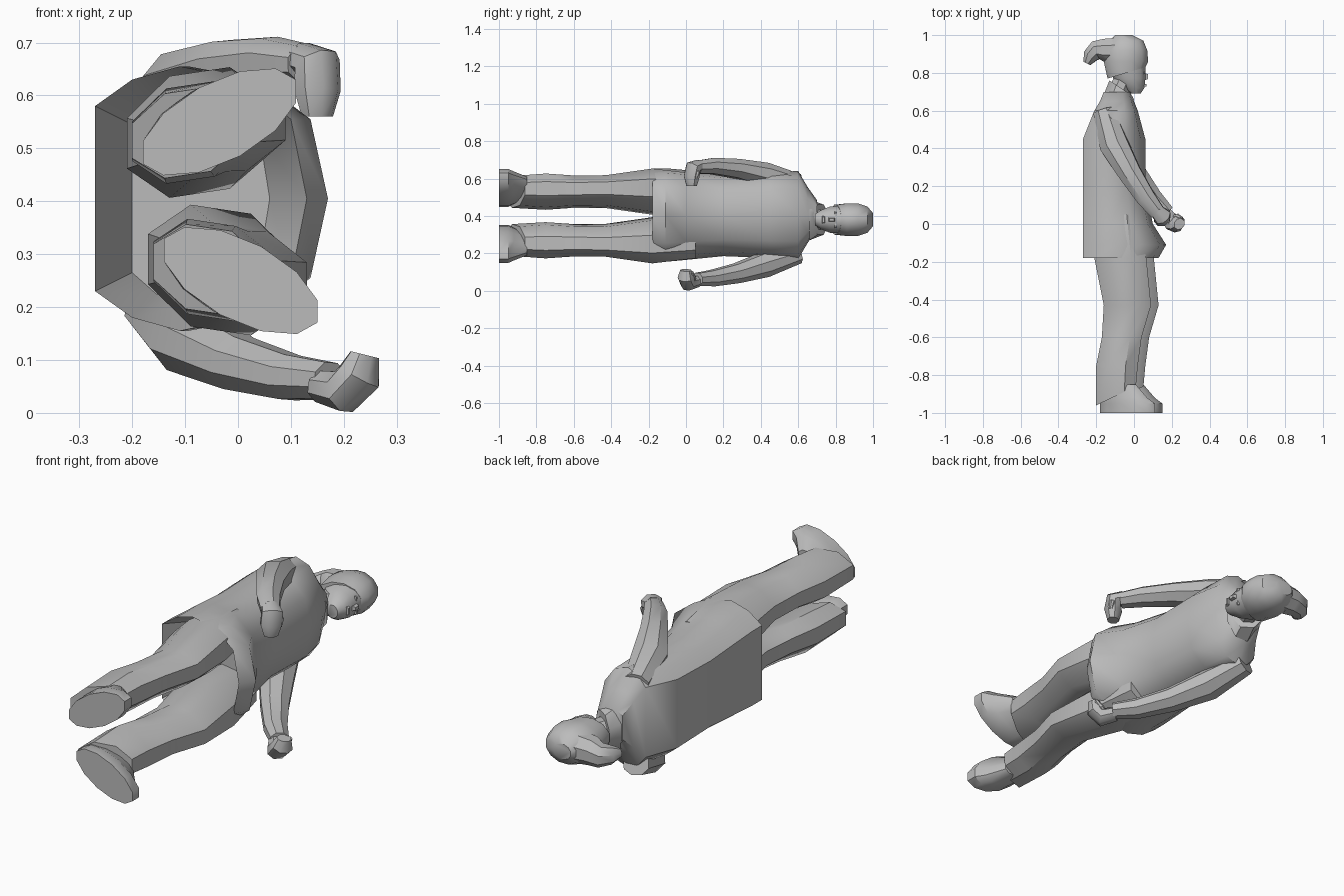
import bpy, bmesh
from math import sin, cos, pi, radians
from mathutils import Vector

default_cube = bpy.data.objects.get("Cube")
if default_cube:
    bpy.data.objects.remove(default_cube)

grey = bpy.data.materials.new("plain_grey")
grey.use_nodes = True
grey.diffuse_color = (.5, .5, .5, 1)
grey.node_tree.nodes["Principled BSDF"].inputs["Base Color"].default_value = grey.diffuse_color


def skin(name, rings):
    """Bridge rings of points into a closed surface with sharp creases."""
    bm = bmesh.new()
    loops = [[bm.verts.new(point) for point in ring] for ring in rings]
    for lower, upper in zip(loops, loops[1:]):
        for i in range(len(lower)):
            bm.faces.new((lower[i - 1], lower[i], upper[i], upper[i - 1]))
    bm.faces.new(loops[0])
    bm.faces.new(loops[-1])
    bmesh.ops.recalc_face_normals(bm, faces=bm.faces)
    mesh = bpy.data.meshes.new(name)
    bm.to_mesh(mesh)
    bm.free()
    mesh.materials.append(grey)
    part = bpy.data.objects.new(name, mesh)
    bpy.context.collection.objects.link(part)
    bpy.ops.object.select_all(action='DESELECT')
    part.select_set(True)
    bpy.context.view_layer.objects.active = part
    bpy.ops.object.shade_smooth_by_angle(angle=radians(40))


def polygon(sides):
    """Regular outline that touches the unit square with flat edges."""
    reach = 1 / cos(pi / sides)
    angles = [(i + .5) * 2 * pi / sides for i in range(sides)]
    return [(reach * cos(a), reach * sin(a)) for a in angles]


def loft(name, outline, centre, sections, forward=0, turn=0, first_tilt=0, last_tilt=0):
    """Each section gives its place along the body, back, front and half width."""
    rings = []
    for y, back, front, half_width in sections:
        depth = (front - back) / 2
        middle = (front + back) / 2 + forward
        rings.append([Vector((middle + u * depth, y, centre + v * half_width + turn * u * depth))
                      for u, v in outline])
    for ring, tilt in ((rings[0], first_tilt), (rings[-1], last_tilt)):
        for point, (u, v) in zip(ring, outline):
            point.y += tilt * u
    skin(name, rings)


def limb(name, path, radii, flatness=.85):
    """Tube through the path, slightly flattened, without twisting."""
    points = [Vector(p) for p in path]
    across = Vector((1, 1, 0))
    rings = []
    for i, (point, radius) in enumerate(zip(points, radii)):
        following = points[min(i + 1, len(points) - 1)]
        along = (following - points[max(i - 1, 0)]).normalized()
        across = (across - along * across.dot(along)).normalized()
        up = along.cross(across)
        rings.append([point + radius * (across * u + up * v * flatness) for u, v in octagon])
    skin(name, rings)


def wedge(name, centre, size, taper):
    """Small facial feature narrowing towards the front."""
    x, y, z = centre
    depth, height, width = (s / 2 for s in size)
    square = ((-1, -1), (1, -1), (1, 1), (-1, 1))
    skin(name, [[(x + end * depth, y + u * height * scale, z + v * width * scale)
                 for u, v in square] for end, scale in ((-1, 1), (1, taper))])


octagon, round_outline = polygon(8), polygon(12)
body_centre, head_centre = .405, .38

# Coat with a flat back, a blunt pointed front and a hollow hem
flank = [(-1, .7), (-.65, .9), (-.2, 1), (.4, .9), (.85, .6)]
coat_outline = flank + [(1, 0)] + [(u, -v) for u, v in reversed(flank)]
loft("coat", coat_outline, body_centre, [
    (0, -.2, .06, .2),
    (-.18, -.27, .13, .25),
    (-.11, -.27, .17, .25),
    (0, -.27, .1, .24),
    (.2, -.27, .06, .22),
    (.45, -.27, .06, .23),
    (.6, -.21, .02, .235),
    (.65, -.18, 0, .15),
    (.7, -.16, -.02, .08)])

# Trousers and shoes, toes turned outward, the left leg set forward
trouser_sections = [
    (.05, -.18, .02, .09),
    (-.18, -.21, .065, .115),
    (-.43, -.16, .09, .08),
    (-.6, -.17, .04, .08),
    (-.75, -.2, .02, .09),
    (-.91, -.2, .01, .08)]
shoe_sections = [
    (-1, -.18, .11, .08),
    (-.95, -.18, .11, .08),
    (-.92, -.18, .07, .07),
    (-.85, -.15, .01, .05)]
for name, side, hip, forward in (("right", 1, .53, 0), ("left", -1, .27, .04)):
    loft(name + "_trouser_leg", octagon, hip, trouser_sections, forward,
         turn=side * .15, last_tilt=.05)
    loft(name + "_shoe", round_outline, hip + side * .02, shoe_sections, forward,
         turn=side * .4)

# Arms bent forward at the elbow, the left one held further out
arm_path = [(-.16, .6, .19), (-.1, .42, .24), (-.01, .27, .28), (.08, .14, .3), (.15, .06, .3)]
for name, side, spread in (("right", 1, -.006), ("left", -1, .006)):
    limb(name + "_arm",
         [(x + spread * i, y, body_centre - .02 + side * (out + spread * i))
          for i, (x, y, out) in enumerate(arm_path)],
         (.055, .075, .06, .05, .04))

# Hands curled inward, with thumbs
palm_radii, thumb_radii = (.035, .045, .045, .03), (.016, .015, .01)
limb("right_hand", [(.12, .07, .67), (.15, .04, .66), (.15, .03, .61), (.15, .03, .56)], palm_radii)
limb("left_hand", [(.16, .06, .05), (.2, .01, .04), (.23, 0, .07), (.24, 0, .11)], palm_radii)
limb("right_thumb", [(.15, .06, .65), (.18, .06, .63), (.18, .05, .6)], thumb_radii)
limb("left_thumb", [(.2, .03, .05), (.23, .04, .07), (.25, .03, .1)], thumb_radii)

# Neck and collar
limb("neck", [(-.1, .66, head_centre), (-.04, .8, head_centre)], (.055, .05), flatness=1)
loft("collar", octagon, head_centre, [(.66, -.17, 0, .11), (.72, -.13, -.01, .08)],
     last_tilt=-.04)

# Face
loft("face", round_outline, head_centre, [
    (.69, -.02, .035, .03),
    (.72, -.06, .055, .05),
    (.77, -.11, .06, .07),
    (.85, -.13, .06, .075)])
wedge("nose", (.055, .78, head_centre), (.04, .05, .03), taper=.5)
wedge("lips", (.05, .735, head_centre), (.03, .02, .05), taper=.6)
for name, offset in (("right_eye", .03), ("left_eye", -.03)):
    wedge(name, (.054, .8, head_centre + offset), (.01, .01, .03), taper=.7)

# Swept-back hair with a tuft behind
loft("hair", round_outline, head_centre, [
    (.8, -.14, .06, .08),
    (.86, -.16, .075, .087),
    (.92, -.155, .07, .087),
    (.97, -.13, .05, .07),
    (1, -.1, -.01, .035)], first_tilt=.03)
limb("hair_tuft",
     [(-.1, .92, .38), (-.16, .92, .38), (-.2, .92, .37), (-.23, .89, .37), (-.25, .85, .37)],
     (.065, .06, .05, .04, .02), flatness=1)
